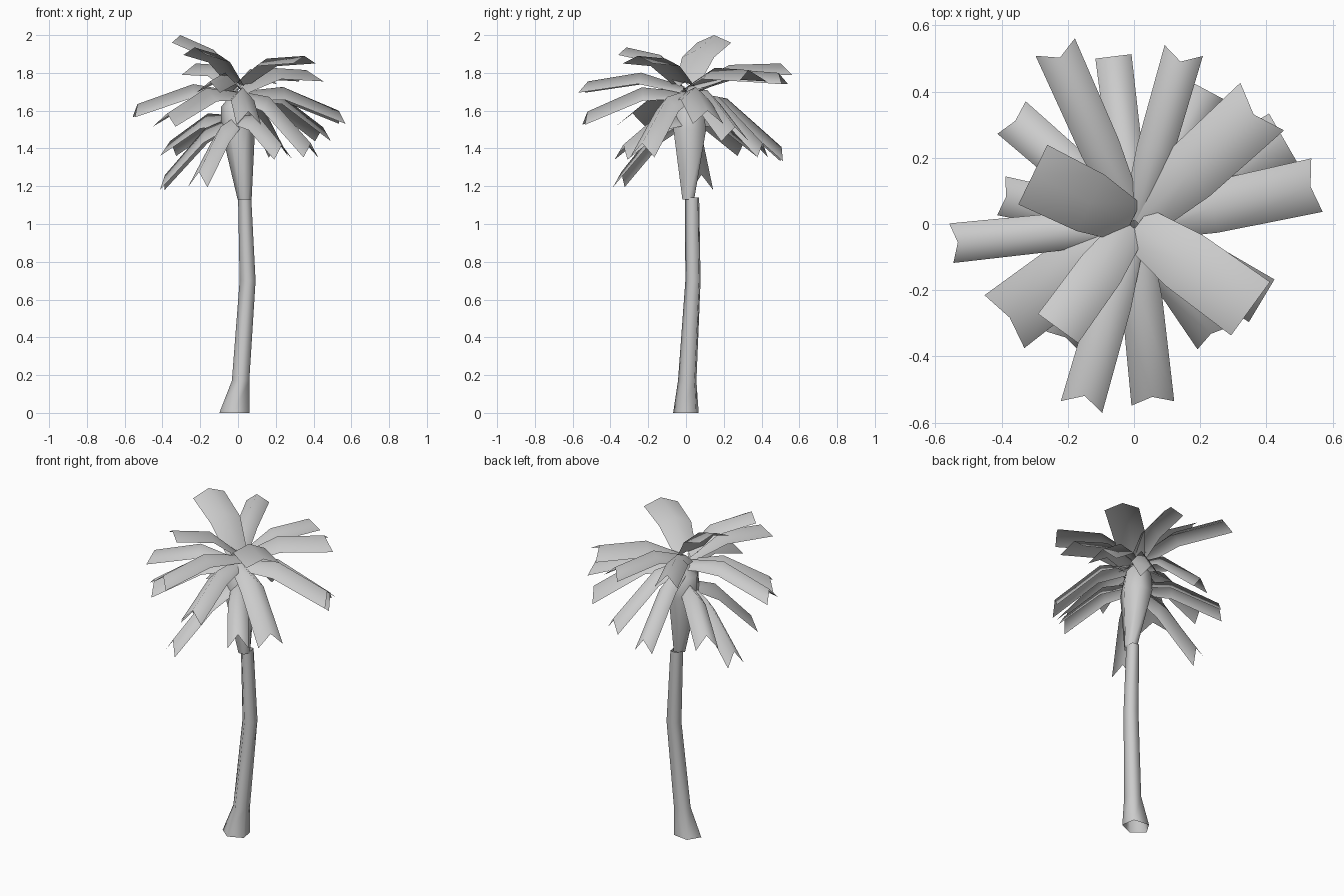
import bpy
from math import radians, cos, sin, pi
from mathutils import Vector

if "Cube" in bpy.data.objects:
    bpy.data.objects.remove(bpy.data.objects["Cube"])


def make(name, verts, faces):
    mesh = bpy.data.meshes.new(name)
    mesh.from_pydata(verts, [], faces)
    mesh.update()
    ob = bpy.data.objects.new(name, mesh)
    bpy.context.collection.objects.link(ob)
    for p in mesh.polygons:
        p.use_smooth = True
    return ob


def tube(name, rings, sides, phase=0.0):
    """Loft of low-poly rings: (x, y, z, radius x, radius y)."""
    verts, faces = [], []
    for x, y, z, rx, ry in rings:
        for i in range(sides):
            a = phase + 2 * pi * i / sides
            verts.append((x + rx * cos(a), y + ry * sin(a), z))
    for r in range(len(rings) - 1):
        for i in range(sides):
            j = (i + 1) % sides
            faces.append((r * sides + i, r * sides + j,
                          (r + 1) * sides + j, (r + 1) * sides + i))
    return make(name, verts, faces)


# Leaning five-sided trunk with flared foot
tube("trunk", [(-0.015, 0.003, 0, 0.085, 0.072), (0.016, 0.009, 0.17, 0.049, 0.052),
               (0.053, 0.039, 0.7, 0.045, 0.043), (0.037, 0.034, 1.14, 0.037, 0.04)],
     5, pi / 4)

# Flaring crown shaft, closed by a low point under the upper leaves
tube("crown_shaft", [(0.035, 0.012, 1.13, 0.037, 0.036), (0.0, 0.02, 1.5, 0.09, 0.1),
                     (-0.01, 0.02, 1.62, 0.08, 0.08), (-0.01, 0.02, 1.71, 0.005, 0.005)], 6)


def frond(name, angle, reach, width, tip_z, base_z, arch, notch, ridge):
    """Two-segment leaf with a raised midrib and a notched end."""
    a = radians(angle)
    out, side = Vector((cos(a), sin(a), 0)), Vector((-sin(a), cos(a), 0))
    mid = 0.43 * reach
    stations = [(0.01, base_z, 0.65, 0.6),
                (mid, base_z + 0.43 * (tip_z - base_z) + arch, 0.95, 1.0),
                (reach, tip_z, 1.0, 1.0)]
    verts = []
    for i, (r, z, w, k) in enumerate(stations):
        for s in (-1, 0, 1):
            rr = r - (notch if i == 2 and s == 0 else 0)
            p = out * rr + side * (s * w * width / 2)
            verts.append((p.x, p.y, z + ridge * k * (0.5 if s == 0 else -0.5)))
    faces = [(k, k + 3, k + 4, k + 1) for k in (0, 1, 3, 4)]
    return make(name, verts, faces)


# Leaves per tier: angle, reach, width, tip height
upper = [(154, 0.34, 0.20, 1.98), (234, 0.39, 0.15, 1.915), (-36, 0.435, 0.20, 1.87)]
middle = [(114, 0.585, 0.13, 1.82), (74, 0.545, 0.12, 1.77), (42.5, 0.525, 0.195, 1.785),
          (254, 0.575, 0.13, 1.725)]
outer = [(12, 0.565, 0.165, 1.565), (276, 0.545, 0.13, 1.56), (186, 0.555, 0.12, 1.60),
         (217, 0.49, 0.20, 1.55)]
drooping = [(-31, 0.45, 0.15, 1.39), (30, 0.52, 0.17, 1.475),
            (97, 0.51, 0.11, 1.37), (62, 0.46, 0.12, 1.39)]
lower = [(-55, 0.42, 0.12, 1.38), (239, 0.415, 0.12, 1.235), (168, 0.41, 0.12, 1.22),
         (139, 0.49, 0.13, 1.40)]

for tier, leaves, base_z, arch, notch, ridge in (
        ("upper", upper, 1.74, 0.06, 0.0, 0.04),
        ("middle", middle, 1.71, 0.055, 0.035, 0.06),
        ("outer", outer, 1.68, 0.06, 0.02, 0.07),
        ("drooping", drooping, 1.68, 0.08, 0.0, 0.075),
        ("lower", lower, 1.55, 0.06, 0.015, 0.08)):
    for n, (angle, reach, width, tip_z) in enumerate(leaves, 1):
        frond(f"{tier}_leaf_{n}", angle, reach, width, tip_z, base_z, arch, notch, ridge)
